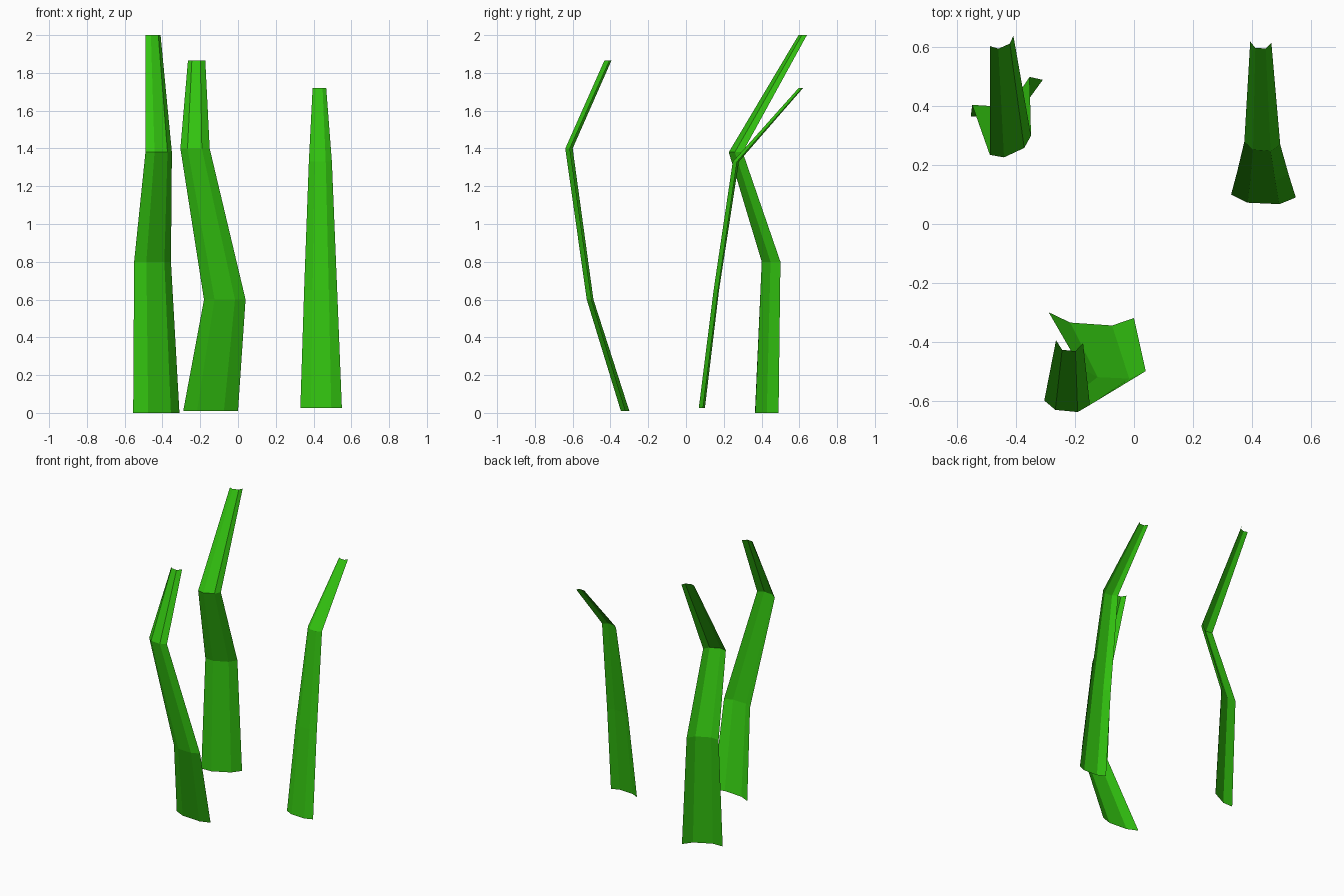
import bpy
from mathutils import Vector

# Remove only the default object
cube = bpy.data.objects.get("Cube")
if cube:
    bpy.data.objects.remove(cube, do_unlink=True)


def make_material(name, colour):
    material = bpy.data.materials.new(name)
    material.use_nodes = True
    material.diffuse_color = colour
    shader = material.node_tree.nodes["Principled BSDF"]
    shader.inputs["Base Color"].default_value = colour
    return material


grass_green = make_material("grass green", (0.032, 0.54, 0.005, 1.0))


def cross_section(height, left_edge, right_edge, depth):
    """Four points of a shallow channel whose rounded side bulges to the front."""
    start, end = Vector(left_edge), Vector(right_edge)
    span = end - start
    bulge = Vector((span.y, -span.x)).normalized() * depth
    points = [start, start.lerp(end, 0.26) + bulge,
              start.lerp(end, 0.75) + bulge, end]
    return [(point.x, point.y, height) for point in points]


def make_blade(name, sections):
    """Loft an open, flat-shaded leaf blade through its cross sections."""
    rings = [cross_section(*section) for section in sections]
    count = len(rings[0])
    vertices = [point for ring in rings for point in ring]
    faces = []
    for row in range(len(rings) - 1):
        for column in range(count - 1):
            corner = row * count + column
            faces.append((corner, corner + 1,
                          corner + count + 1, corner + count))
    mesh = bpy.data.meshes.new(name)
    mesh.from_pydata(vertices, [], faces)
    mesh.materials.append(grass_green)
    mesh.update()
    blade = bpy.data.objects.new(name, mesh)
    bpy.context.collection.objects.link(blade)
    return blade


# Each section: height, left edge, right edge, channel depth

# Tallest blade, at the back
make_blade("tall_grass_blade", [
    (0.0, (-0.555, 0.365), (-0.31, 0.49), 0.035),
    (0.8, (-0.55, 0.405), (-0.355, 0.5), 0.032),
    (1.38, (-0.49, 0.235), (-0.35, 0.3), 0.028),
    (2.0, (-0.49, 0.605), (-0.41, 0.64), 0.02),
])

# Twisting blade, at the front
make_blade("front_grass_blade", [
    (0.01, (-0.29, -0.3), (0.0, -0.32), 0.03),
    (0.6, (-0.18, -0.49), (0.04, -0.5), 0.028),
    (1.4, (-0.305, -0.6), (-0.15, -0.615), 0.028),
    (1.865, (-0.265, -0.395), (-0.173, -0.405), 0.03),
])

# Short blade, bending backwards near its tip
make_blade("short_grass_blade", [
    (0.025, (0.33, 0.1), (0.55, 0.09), 0.025),
    (0.65, (0.35, 0.175), (0.525, 0.17), 0.025),
    (1.33, (0.375, 0.28), (0.497, 0.27), 0.025),
    (1.72, (0.395, 0.62), (0.467, 0.615), 0.02),
])
